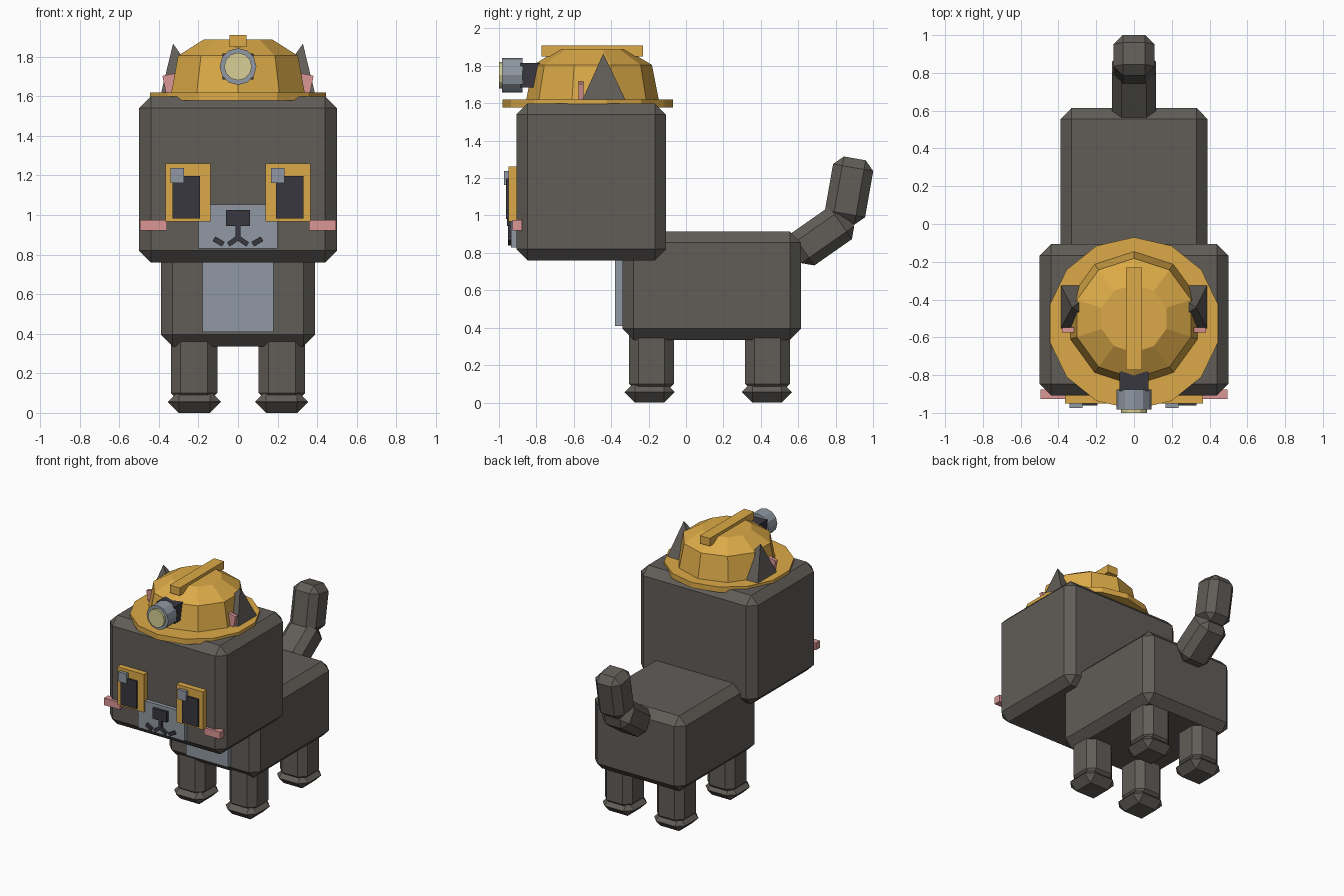
import bpy, bmesh, math
from mathutils import Matrix, Vector

if "Cube" in bpy.data.objects:
    bpy.data.objects.remove(bpy.data.objects["Cube"])


def material(name, r, g, b):
    def lin(c):
        c /= 255
        return c / 12.92 if c <= 0.04045 else ((c + 0.055) / 1.055) ** 2.4
    m = bpy.data.materials.new(name)
    m.diffuse_color = (lin(r), lin(g), lin(b), 1)
    m.use_nodes = True
    m.node_tree.nodes["Principled BSDF"].inputs["Base Color"].default_value = m.diffuse_color
    return m


FUR = material("charcoal fur", 97, 93, 88)
GREY = material("cool grey", 144, 152, 163)
YELLOW = material("helmet yellow", 220, 170, 72)
BLACK = material("near black", 55, 55, 62)
PINK = material("soft pink", 220, 150, 150)
LENS = material("lens cream", 214, 207, 150)


def finish(name, bm, mat):
    bmesh.ops.recalc_face_normals(bm, faces=bm.faces)
    me = bpy.data.meshes.new(name)
    bm.to_mesh(me)
    bm.free()
    me.materials.append(mat)
    ob = bpy.data.objects.new(name, me)
    bpy.context.collection.objects.link(ob)
    return ob


def box(name, centre, size, mat, bevel=0, rot=(0, 0, 0)):
    """Box with optional one-step chamfer on every edge."""
    bm = bmesh.new()
    bmesh.ops.create_cube(bm, size=1)
    bmesh.ops.scale(bm, vec=size, verts=bm.verts)
    if bevel:
        bmesh.ops.bevel(bm, geom=bm.edges[:], offset=bevel, segments=1, affect='EDGES')
    ob = finish(name, bm, mat)
    ob.location = centre
    ob.rotation_euler = rot
    return ob


def span(name, x, y, z, mat, bevel=0):
    """Box given by its limits on each axis."""
    lims = (x, y, z)
    return box(name, [(a + b) / 2 for a, b in lims], [abs(b - a) for a, b in lims], mat, bevel)


def lathe(name, profile, sides, mat, centre, rot=(0, 0, 0)):
    """Stack of (radius, height) rings, first vertex on +y, capped both ends."""
    bm = bmesh.new()
    rings = []
    for r, h in profile:
        rings.append([bm.verts.new((r * math.sin(2 * math.pi * i / sides),
                                    r * math.cos(2 * math.pi * i / sides), h))
                      for i in range(sides)])
    for a, b in zip(rings, rings[1:]):
        for i in range(sides):
            j = (i + 1) % sides
            bm.faces.new((a[i], a[j], b[j], b[i]))
    bm.faces.new(rings[0])
    bm.faces.new(rings[-1])
    ob = finish(name, bm, mat)
    ob.location = centre
    ob.rotation_euler = rot
    return ob


# Body, chest patch and head
span("body", (-0.39, 0.39), (-0.34, 0.615), (0.335, 0.915), FUR, 0.06)
span("chest_patch", (-0.18, 0.18), (-0.38, -0.33), (0.41, 0.80), GREY)
span("head", (-0.5, 0.5), (-0.907, -0.107), (0.76, 1.6), FUR, 0.06)

# Legs and paws
for sx, side in ((-1, "left"), (1, "right")):
    for y, paw_y, end in ((-0.185, -0.195, "front"), (0.435, 0.433, "back")):
        box(f"{end}_{side}_leg", (sx * 0.222, y, 0.24), (0.235, 0.24, 0.38), FUR, 0.05)
        box(f"{end}_{side}_paw", (sx * 0.22, paw_y, 0.056), (0.268, 0.266, 0.112), FUR, 0.055)

# Tail in two chamfered segments, length along local z
box("tail_base", (0, 0.726, 0.89), (0.235, 0.212, 0.345), FUR, 0.05, (math.radians(-55), 0, 0))
box("tail_tip", (0, 0.872, 1.133), (0.218, 0.218, 0.35), FUR, 0.05, (math.radians(-10), 0, 0))

# Face: muzzle, nose and mouth
span("muzzle", (-0.2, 0.2), (-0.936, -0.89), (0.83, 1.052), GREY)
span("nose", (-0.06, 0.06), (-0.958, -0.92), (0.945, 1.025), BLACK)
span("mouth_stem", (-0.013, 0.013), (-0.952, -0.92), (0.872, 0.95), BLACK)

for sx, side in ((-1, "left"), (1, "right")):
    box(f"{side}_mouth_inner", (sx * 0.024, -0.938, 0.868), (0.06, 0.03, 0.025), BLACK,
        rot=(0, sx * math.radians(35), 0))
    box(f"{side}_mouth_outer", (sx * 0.098, -0.938, 0.866), (0.055, 0.03, 0.027), BLACK,
        rot=(0, -sx * math.radians(30), 0))
    # Eyes and cheeks
    box(f"{side}_eye", (sx * 0.253, -0.925, 1.114), (0.226, 0.05, 0.294), YELLOW)
    box(f"{side}_pupil", (sx * 0.262, -0.945, 1.09), (0.138, 0.034, 0.216), BLACK)
    hx = -0.307 if sx < 0 else 0.201
    box(f"{side}_eye_glint", (hx, -0.956, 1.2), (0.07, 0.036, 0.075), GREY)
    box(f"{side}_cheek", (sx * 0.427, -0.902, 0.948), (0.138, 0.05, 0.055), PINK)
    # Ears: outward leaning pyramids with a pink inner plate
    bm = bmesh.new()
    base = [bm.verts.new((sx * x, y, 1.59)) for x, y in
            ((0.395, -0.31), (0.395, -0.567), (0.135, -0.567), (0.135, -0.31))]
    tip = bm.verts.new((sx * 0.328, -0.442, 1.866))
    bm.faces.new(base)
    for i in range(4):
        bm.faces.new((base[i], base[(i + 1) % 4], tip))
    finish(f"{side}_ear", bm, FUR)
    box(f"{side}_inner_ear", (sx * 0.31, -0.562, 1.652), (0.12, 0.026, 0.13), PINK,
        rot=(0, sx * math.radians(12), 0))

# Helmet: brim, faceted dome and ridge
lathe("helmet_brim", [(0.456, 1.578), (0.456, 1.62)], 14, YELLOW, (0, -0.526, 0))
lathe("helmet_dome", [(0.36, 1.59), (0.318, 1.805), (0.18, 1.888)], 10, YELLOW, (0, -0.5, 0))
span("helmet_ridge", (-0.043, 0.043), (-0.772, -0.23), (1.85, 1.91), YELLOW)

# Head lamp pointing forward
span("lamp_mount", (-0.078, 0.078), (-0.885, -0.78), (1.685, 1.815), BLACK)
FORWARD = (math.radians(90), 0, 0)
lathe("lamp_housing", [(0.093, 0.875), (0.093, 0.983)], 12, GREY, (0, 0, 1.75), FORWARD)
lathe("lamp_lens", [(0.07, 0.96), (0.07, 1.0)], 12, LENS, (0, 0, 1.75), FORWARD)
